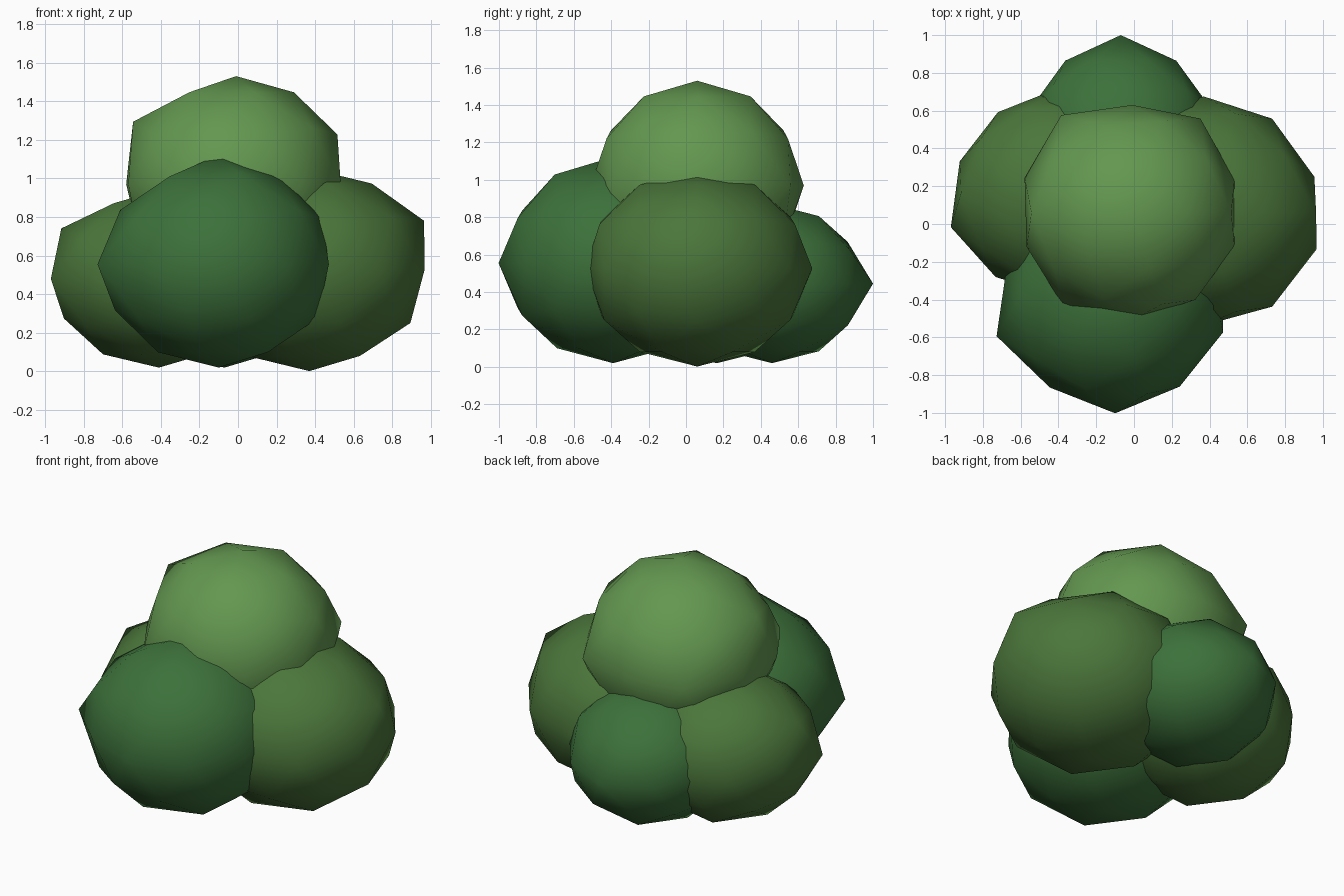
import bpy
from math import radians, sin, cos
from mathutils import Vector

if "Cube" in bpy.data.objects:
    bpy.data.objects.remove(bpy.data.objects["Cube"])


def material(name, rgb):
    m = bpy.data.materials.new(name)
    m.diffuse_color = (*rgb, 1)
    m.use_nodes = True
    m.node_tree.nodes["Principled BSDF"].inputs["Base Color"].default_value = m.diffuse_color
    return m


LIGHT = material("light_leaf", (0.125, 0.31, 0.08))
MID = material("mid_leaf", (0.07, 0.18, 0.043))
DARK = material("dark_leaf", (0.046, 0.165, 0.043))


def clump(name, centre, radius, height, mat, bulges):
    """Low-poly ball; bulges = (azimuth, elevation, factor) of single points."""
    bpy.ops.mesh.primitive_ico_sphere_add(subdivisions=2, radius=1, location=centre)
    ob = bpy.context.object
    ob.name = name
    verts = ob.data.vertices
    moves = {}
    for az, el, f in bulges:
        a, e = radians(az), radians(el)
        d = Vector((cos(a) * cos(e), sin(a) * cos(e), sin(e)))
        moves[max(verts, key=lambda v: v.co.normalized().dot(d)).index] = f
    for v in verts:
        f = moves.get(v.index, 1)
        v.co = Vector((v.co.x * radius, v.co.y * radius, v.co.z * height)) * f
    ob.data.materials.append(mat)
    bpy.ops.object.shade_smooth()


# crown of the bush
clump("top_foliage", (-0.01, 0.06, 0.97), 0.57, 0.56, LIGHT,
      [(54, 0, 1.08), (126, 0, 1.12), (162, 0, 1.05), (198, 0, 1.03),
       (234, 0, 1.08), (180, 32, 1.1), (0, 27, 1.03)])

# four lower clumps around it
clump("front_foliage", (-0.10, -0.39, 0.555), 0.60, 0.535, DARK,
      [(198, 0, 1.1), (270, 0, 1.02), (0, 90, 1.06), (288, 58, 1.04),
       (234, 0, 0.98), (306, 0, 0.97)])
clump("right_foliage", (0.37, 0.06, 0.527), 0.615, 0.525, MID,
      [(0, 27, 1.08), (342, 0, 1.02), (270, 0, 0.97)])
clump("left_foliage", (-0.41, 0.165, 0.48), 0.55, 0.46, MID,
      [(180, 32, 1.08), (198, 0, 1.07), (162, 0, 0.98), (126, 0, 0.96)])
clump("back_foliage", (-0.07, 0.46, 0.445), 0.50, 0.425, DARK,
      [(90, 0, 1.08), (72, 27, 0.97)])
